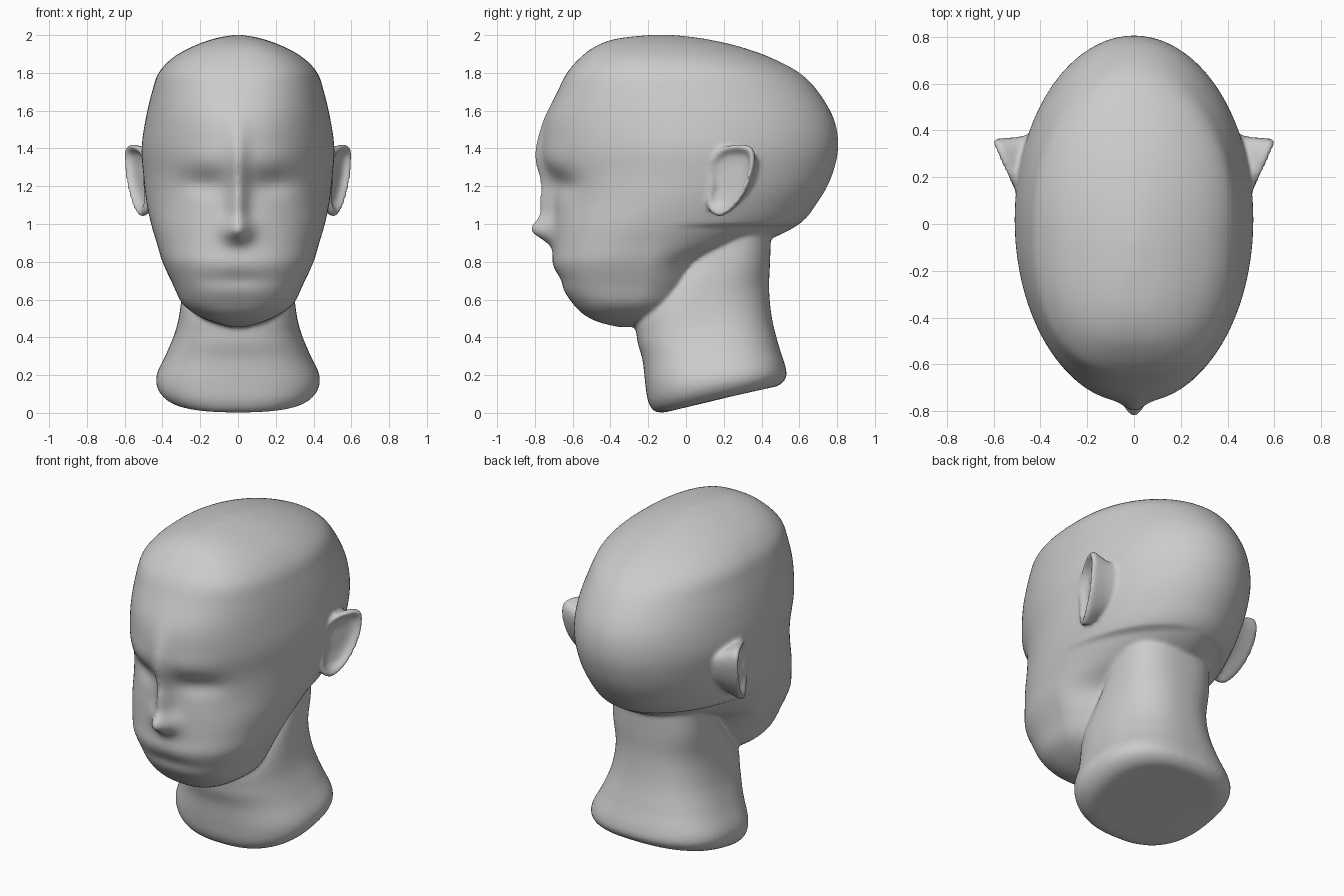
import bpy, bmesh
from math import sin, cos, pi, exp
from mathutils import Vector

if "Cube" in bpy.data.objects:
    bpy.data.objects.remove(bpy.data.objects["Cube"], do_unlink=True)


def spline(rows, steps, closed=False):
    """Catmull-Rom interpolation through rows of any width."""
    count = len(rows)
    pick = (lambda i: rows[i % count]) if closed else (lambda i: rows[max(0, min(count - 1, i))])
    result = []
    for i in range(count if closed else count - 1):
        a, b, c, d = (pick(i + k) for k in (-1, 0, 1, 2))
        for s in range(steps):
            t = s / steps
            result.append([
                q + t / 2 * (r - p + t * (2 * p - 5 * q + 4 * r - u + t * (3 * (q - r) + u - p)))
                for p, q, r, u in zip(a, b, c, d)])
    if not closed:
        result.append(list(rows[-1]))
    return result


def loft(name, rings):
    """Skin a list of equal rings and cap both ends."""
    bm = bmesh.new()
    loops = [[bm.verts.new(p) for p in ring] for ring in rings]
    for low, high in zip(loops, loops[1:]):
        for i in range(len(low)):
            j = (i + 1) % len(low)
            bm.faces.new((low[i], low[j], high[j], high[i]))
    bm.faces.new(loops[0][::-1])
    bm.faces.new(loops[-1])
    bmesh.ops.recalc_face_normals(bm, faces=bm.faces)
    mesh = bpy.data.meshes.new(name)
    bm.to_mesh(mesh)
    bm.free()
    obj = bpy.data.objects.new(name, mesh)
    bpy.context.collection.objects.link(obj)
    return obj


def rounded(angle, power):
    """Point on a unit superellipse; angle 0 faces the front."""
    s, c = sin(angle), cos(angle)
    r = (abs(s) ** power + abs(c) ** power) ** (-1 / power)
    return r * s, r * c


def bump(value, centre, width):
    return exp(-((value - centre) / width) ** 2)


def face_relief(x, z):
    """Forward displacement for nose, brow, eye sockets and mouth."""
    x = abs(x)
    ridge = 0.045 * bump(z, 1.3, 0.2) * bump(x, 0, 0.05)
    bridge = 0.06 * bump(z, 1.08, 0.12) * bump(x, 0, 0.05)
    tip = 0.095 * bump(z, 0.965, 0.06) * bump(x, 0, 0.075)
    brow = 0.012 * bump(z, 1.34, 0.07) * bump(x, 0.18, 0.16)
    socket = 0.04 * bump(z, 1.21, 0.065) * bump(x, 0.18, 0.13)
    lip = 0.012 * bump(z, 0.79, 0.05) * bump(x, 0, 0.25)
    under_lip = 0.014 * bump(z, 0.7, 0.04) * bump(x, 0, 0.22)
    return ridge + bridge + tip + brow + lip - socket - under_lip


SIDES = 160
ANGLES = [2 * pi * i / SIDES for i in range(SIDES)]

# Skull and jaw: height, front, back, half width, widest y
skull_rows = [
    (.455, -.36, -.22, .04, -.29), (.48, -.46, -.1, .13, -.28),
    (.52, -.54, -.02, .22, -.27), (.58, -.6, .03, .295, -.25),
    (.68, -.665, .08, .345, -.22), (.8, -.695, .14, .4, -.2),
    (.9, -.7, .4, .43, -.17), (1, -.7, .6, .46, -.12),
    (1.12, -.7, .7, .485, -.05), (1.25, -.73, .77, .5, 0),
    (1.4, -.76, .805, .51, .02), (1.55, -.745, .785, .49, .02),
    (1.7, -.68, .7, .455, 0), (1.8, -.63, .6, .42, 0),
    (1.88, -.56, .45, .345, -.05), (1.94, -.48, .28, .24, -.1),
    (1.98, -.37, .1, .13, -.13), (2, -.2, -.06, .03, -.13)]
rings = []
for z, front, back, width, middle in spline(skull_rows, 7):
    front_power = 2 + min(0.6, 2.4 * (z - 1.3) ** 2)
    back_power = 1.75 if z < 1 else 2
    ring = []
    for angle in ANGLES:
        facing = cos(angle) > 0
        u, v = rounded(angle, front_power if facing else back_power)
        x = width * u
        if facing:
            y = middle + (front - middle) * v - face_relief(x, z) * min(1, 2 * v)
        else:
            y = middle - (back - middle) * v
        ring.append((x, y, z))
    rings.append(ring)
skull = loft("skull", rings)

# Neck with slanted base: front y, front z, back y, back z, half width
neck_rows = [
    (-.11, .003, .42, .13, .27), (-.165, .008, .49, .145, .36),
    (-.2, .06, .53, .19, .42), (-.215, .15, .525, .25, .43),
    (-.23, .28, .49, .36, .375), (-.26, .4, .455, .5, .325),
    (-.25, .55, .44, .65, .3), (-.05, .8, .445, .8, .29),
    (0, 1, .45, .95, .28)]
rings = []
for front, low, back, high, width in spline(neck_rows, 6):
    ring = []
    for angle in ANGLES:
        u, v = rounded(angle, 2.5)
        t = (1 - v) / 2
        ring.append((width * u, front + (back - front) * t, low + (high - low) * t))
    rings.append(ring)
neck = loft("neck", rings)

# Ears: side outline (y, z) on a slanted plane, lofted from root to bowl
outline = spline([(.11, 1.09), (.17, 1.04), (.25, 1.09), (.32, 1.2), (.355, 1.33),
                  (.34, 1.405), (.27, 1.42), (.18, 1.4), (.12, 1.32), (.12, 1.2)], 6, closed=True)
ear_layers = [(.65, -.17), (.78, -.1), (.92, -.05), (1, -.025), (1, -.005),
              (.93, .006), (.84, -.004), (.7, -.028), (.4, -.036)]
parts = [skull, neck]
for side, label in ((1, "left_ear"), (-1, "right_ear")):
    rings = []
    for scale, offset in ear_layers:
        ring = []
        for y, z in outline:
            y, z = .24 + (y - .24) * scale, 1.26 + (z - 1.26) * scale
            x = .5 + .46 * (y - .13)
            ring.append((side * (x + .91 * offset), y - .41 * offset, z))
        rings.append(ring)
    parts.append(loft(label, rings))

# Fuse the parts into one smooth skin
bpy.ops.object.select_all(action='DESELECT')
for part in parts:
    part.select_set(True)
bpy.context.view_layer.objects.active = skull
bpy.ops.object.join()
head = bpy.context.object
head.name = "mannequin_head"
remesh = head.modifiers.new("fuse", 'REMESH')
remesh.mode = 'VOXEL'
remesh.voxel_size = 0.011
remesh.use_smooth_shade = True
soften = head.modifiers.new("soften", 'SMOOTH')
soften.factor = 0.5
soften.iterations = 8
